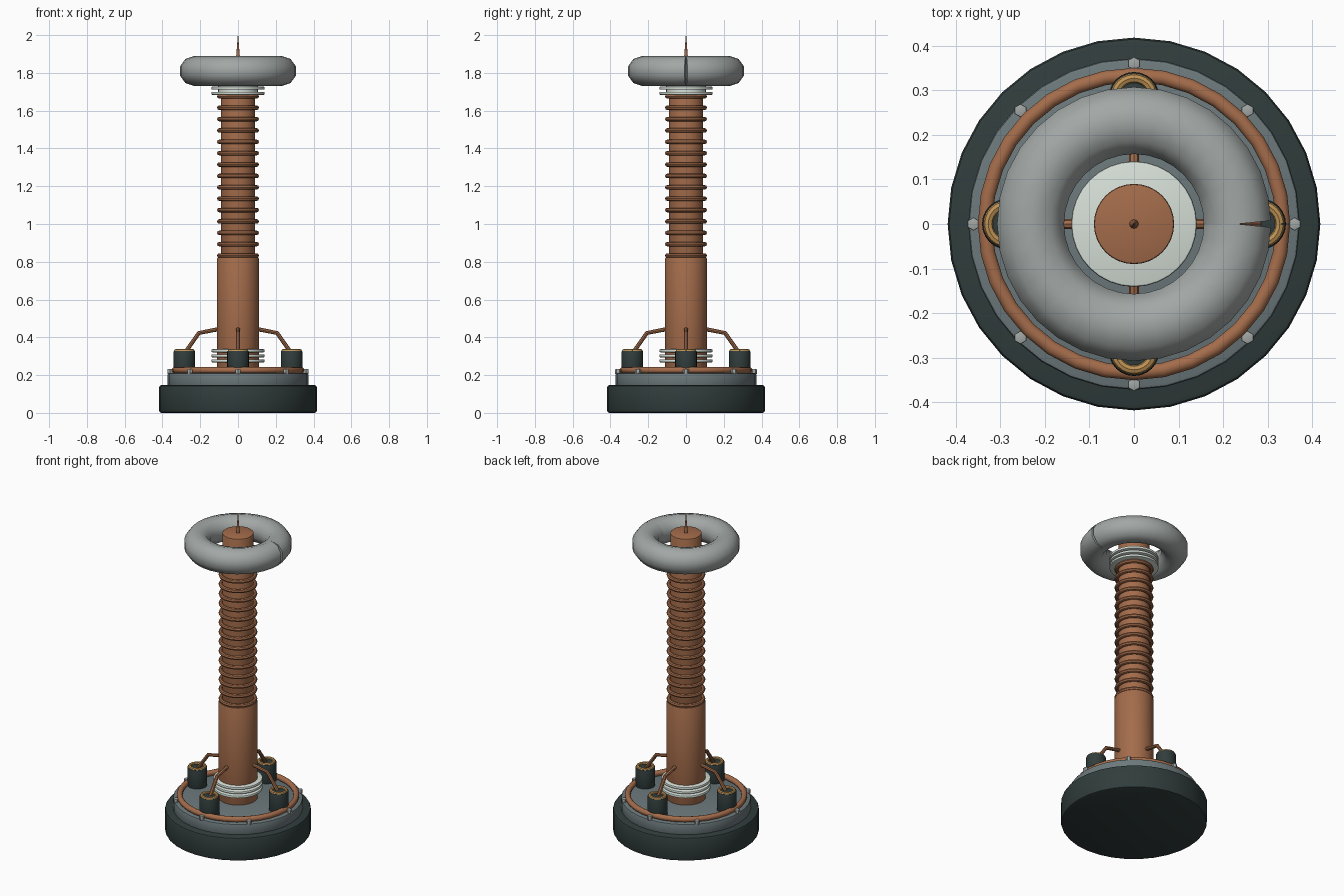
import bpy, bmesh
from math import sin, cos, pi, radians
from mathutils import Vector, Matrix

old = bpy.data.objects.get("Cube")
if old:
    bpy.data.objects.remove(old, do_unlink=True)


def material(name, rgb):
    m = bpy.data.materials.new(name)
    m.use_nodes = True
    m.diffuse_color = (*rgb, 1)
    m.node_tree.nodes["Principled BSDF"].inputs["Base Color"].default_value = (*rgb, 1)
    return m


RUBBER = material("dark rubber", (0.03, 0.046, 0.045))
STEEL = material("blue grey steel", (0.15, 0.19, 0.2))
ALUMINIUM = material("brushed aluminium", (0.36, 0.39, 0.38))
COPPER = material("copper", (0.37, 0.15, 0.07))
BRASS = material("brass", (0.52, 0.29, 0.09))
CERAMIC = material("pale ceramic", (0.68, 0.75, 0.69))


def finish(bm, name, mat):
    bmesh.ops.recalc_face_normals(bm, faces=bm.faces)
    me = bpy.data.meshes.new(name)
    bm.to_mesh(me)
    bm.free()
    me.shade_smooth()
    me.set_sharp_from_angle(angle=radians(38))
    me.materials.append(mat)
    ob = bpy.data.objects.new(name, me)
    bpy.context.collection.objects.link(ob)
    return ob


def cylinder(name, mat, r, z0, z1, x=0, y=0, sides=32, bevel=0.0, top=None):
    """Upright cylinder or cone with rounded rims."""
    bm = bmesh.new()
    bmesh.ops.create_cone(bm, cap_ends=True, segments=sides, radius1=r,
                          radius2=r if top is None else top, depth=z1 - z0,
                          matrix=Matrix.Translation((x, y, (z0 + z1) / 2)))
    if bevel:
        rims = [e for e in bm.edges if abs(e.verts[0].co.z - e.verts[1].co.z) < 1e-5]
        bmesh.ops.bevel(bm, geom=rims, offset=bevel, segments=2, affect='EDGES', profile=0.5)
    return finish(bm, name, mat)


def tube(name, mat, path, r, sides=10, caps=True):
    """Round tube swept along an open path, ends square to the path."""
    bm = bmesh.new()
    loops = []
    for i, p in enumerate(path):
        a, b = path[max(i - 1, 0)], path[min(i + 1, len(path) - 1)]
        t = (b - a).normalized()
        side = t.cross(Vector((0, 0, 1))).normalized()
        up = side.cross(t)
        loops.append([bm.verts.new(p + r * (cos(k * 2 * pi / sides) * up
                                            + sin(k * 2 * pi / sides) * side))
                      for k in range(sides)])
    for a, b in zip(loops, loops[1:]):
        for k in range(sides):
            j = (k + 1) % sides
            bm.faces.new((a[k], a[j], b[j], b[k]))
    if caps:
        bm.faces.new(loops[0])
        bm.faces.new(loops[-1])
    return finish(bm, name, mat)


def ring(name, mat, major, minor, z, x=0, y=0, steps=32, sides=10):
    """Hoop bent from a bar, its two ends meeting on the +x side."""
    path = [Vector((x + major * cos(2 * pi * i / steps), y + major * sin(2 * pi * i / steps), z))
            for i in range(steps + 1)]
    return tube(name, mat, path, minor, sides)


# Base and deck
cylinder("base", RUBBER, 0.418, 0, 0.147, bevel=0.012)
cylinder("deck_plate", STEEL, 0.372, 0.14, 0.212, bevel=0.008)
ring("deck_hoop", COPPER, 0.334, 0.017, 0.226)
for i in range(8):
    a = i * pi / 4
    cylinder("deck_bolt", ALUMINIUM, 0.015, 0.205, 0.232,
             0.36 * cos(a), 0.36 * sin(a), sides=6, bevel=0.003)

# Column
cylinder("lower_column", COPPER, 0.112, 0.2, 0.825, bevel=0.012)
cylinder("upper_column", COPPER, 0.09, 0.8, 1.88, bevel=0.005)
for i in range(15):
    ring("coil_turn", COPPER, 0.099, 0.012, 0.833 + i * 0.0602, sides=8)

# Insulator stacks at both ends of the column
for level in (0.275, 1.692):
    cylinder("insulator_core", CERAMIC, 0.105, level - 0.015, level + 0.062)
    for i in range(3):
        z = level + i * 0.027
        cylinder("insulator_disc", CERAMIC, 0.141, z - 0.008, z + 0.008, bevel=0.005)

# Terminals with their bent leads
for i in range(4):
    a = i * pi / 2
    c, s = cos(a), sin(a)
    x, y = 0.284 * c, 0.284 * s
    cylinder("terminal", RUBBER, 0.057, 0.205, 0.33, x, y, sides=24, bevel=0.006)
    ring("terminal_collar", BRASS, 0.043, 0.011, 0.328, x, y, steps=24, sides=8)
    profile = ((0.283, 0.315), (0.207, 0.423), (0.1, 0.444))
    tube("terminal_lead", COPPER, [Vector((d * c, d * s, z)) for d, z in profile], 0.011, 8)

# Top load and discharge spike
ring("top_toroid", ALUMINIUM, 0.232, 0.079, 1.81)
cylinder("spike", COPPER, 0.011, 1.87, 2.0, sides=12, top=0.001)
